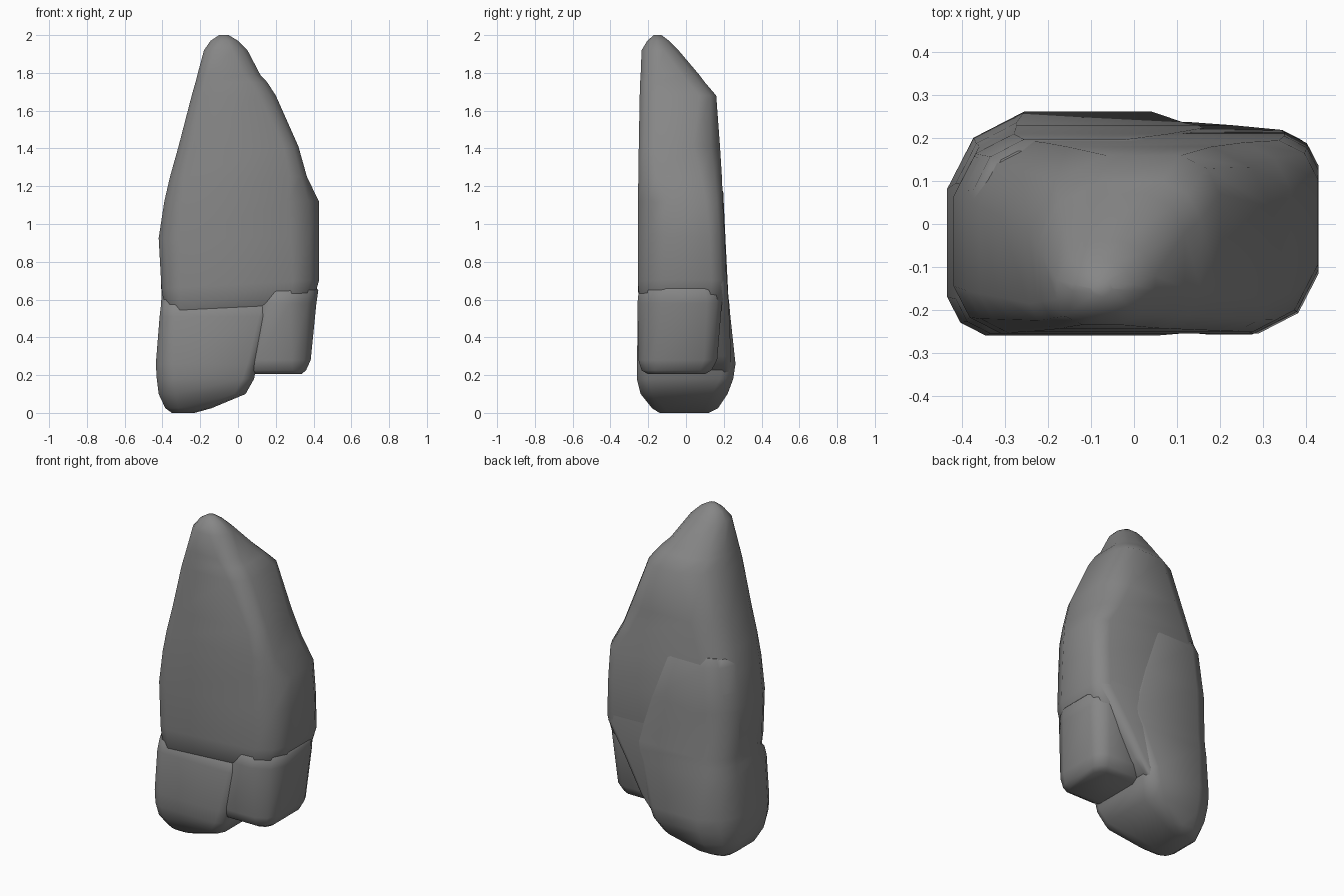
import bpy, bmesh

# Dark grey rock
rock = bpy.data.materials.new("dark_rock")
rock.diffuse_color = (0.24, 0.24, 0.24, 1)


def ring_points(z, x0, x1, y0, y1, fl, fr, br, bl):
    """Rectangle with four individually rounded corners, three points each."""
    limit = 0.48 * min(x1 - x0, y1 - y0)
    corners = [(x0, y0, 1, 1, fl, True), (x1, y0, -1, 1, fr, False),
               (x1, y1, -1, -1, br, True), (x0, y1, 1, -1, bl, False)]
    pts = []
    for x, y, sx, sy, c, y_first in corners:
        c = min(c, limit)
        trio = [(x, y + sy * c, z),
                (x + sx * c * 0.34, y + sy * c * 0.34, z),
                (x + sx * c, y, z)]
        pts += trio if y_first else trio[::-1]
    return pts


def stone(name, rings, tilt=0.0):
    """Loft rounded sections into one stone chunk; tilt slants the lower sections."""
    bm = bmesh.new()
    loops = [[bm.verts.new((x, y, z + tilt * x * max(0, 1 - z)))
              for x, y, z in ring_points(*r)] for r in rings]
    n = len(loops[0])
    for a, b in zip(loops, loops[1:]):
        for i in range(n):
            j = (i + 1) % n
            bm.faces.new((a[i], a[j], b[j], b[i]))
    bm.faces.new(loops[0][::-1])
    bm.faces.new(loops[-1])
    bmesh.ops.recalc_face_normals(bm, faces=bm.faces)
    mesh = bpy.data.meshes.new(name)
    bm.to_mesh(mesh)
    bm.free()
    mesh.materials.append(rock)
    ob = bpy.data.objects.new(name, mesh)
    bpy.context.collection.objects.link(ob)
    bpy.ops.object.select_all(action='DESELECT')
    ob.select_set(True)
    bpy.context.view_layer.objects.active = ob
    bpy.ops.object.shade_smooth_by_angle(angle=0.9)
    return ob


# Each section: z, x0, x1, y0, y1, then corner radii front-left, front-right, back-right, back-left

# Tall main slab with the tip leaning to the front
stone("main_slab", [
    (0.50, -0.33, 0.33, -0.20, 0.17, .06, .10, .08, .10),
    (0.57, -0.385, 0.40, -0.245, 0.20, .08, .12, .07, .14),
    (0.68, -0.405, 0.43, -0.255, 0.215, .10, .14, .08, .14),
    (0.93, -0.42, 0.43, -0.255, 0.205, .11, .15, .08, .14),
    (1.12, -0.39, 0.428, -0.255, 0.195, .10, .16, .09, .14),
    (1.25, -0.36, 0.365, -0.252, 0.19, .09, .09, .11, .15),
    (1.41, -0.315, 0.32, -0.25, 0.18, .08, .08, .14, .16),
    (1.68, -0.245, 0.20, -0.245, 0.16, .06, .09, .09, .18),
    (1.75, -0.225, 0.155, -0.243, 0.10, .06, .09, .09, .15),
    (1.79, -0.215, 0.118, -0.24, 0.07, .06, .09, .09, .14),
    (1.92, -0.18, 0.05, -0.235, -0.04, .06, .08, .08, .09),
    (1.97, -0.145, 0.00, -0.205, -0.09, .05, .05, .05, .05),
    (2.00, -0.10, -0.05, -0.17, -0.13, .02, .02, .02, .02)], tilt=0.18)

# Left foot, merging into the back of the slab
stone("left_foot", [
    (0.00, -0.35, -0.23, -0.14, 0.12, .04, .04, .04, .05),
    (0.025, -0.385, -0.14, -0.18, 0.17, .07, .07, .07, .10),
    (0.10, -0.42, 0.04, -0.24, 0.22, .09, .06, .08, .15),
    (0.18, -0.43, 0.085, -0.26, 0.25, .09, .06, .07, .17),
    (0.26, -0.435, 0.10, -0.26, 0.262, .09, .05, .06, .18),
    (0.51, -0.415, 0.18, -0.255, 0.235, .08, .07, .06, .14),
    (0.57, -0.408, 0.21, -0.235, 0.23, .07, .08, .06, .135),
    (0.62, -0.405, 0.22, -0.19, 0.224, .07, .08, .06, .13),
    (0.90, -0.415, 0.18, -0.10, 0.210, .07, .08, .10, .135),
    (1.17, -0.375, 0.06, -0.05, 0.197, .07, .08, .08, .135),
    (1.22, -0.33, -0.02, 0.00, 0.17, .05, .05, .05, .06)])

# Back of the slab, slanting down from the right edge to the foot
stone("back_slab", [
    (0.20, -0.15, 0.07, 0.00, 0.235, .03, .03, .03, .03),
    (0.30, -0.15, 0.16, 0.00, 0.238, .03, .04, .04, .03),
    (0.50, -0.20, 0.29, 0.00, 0.230, .03, .05, .06, .03),
    (0.68, -0.25, 0.415, -0.02, 0.219, .03, .06, .07, .03),
    (0.85, -0.25, 0.40, -0.02, 0.20, .03, .06, .07, .03)])

# Right block hanging above the ground
stone("right_block", [
    (0.205, 0.06, 0.335, -0.20, 0.10, .04, .05, .05, .04),
    (0.225, 0.06, 0.36, -0.235, 0.135, .04, .07, .06, .04),
    (0.28, 0.07, 0.385, -0.252, 0.165, .04, .10, .07, .04),
    (0.58, 0.11, 0.415, -0.257, 0.19, .06, .14, .08, .04),
    (0.65, 0.12, 0.425, -0.25, 0.19, .08, .15, .09, .04),
    (0.68, 0.15, 0.40, -0.20, 0.16, .08, .10, .08, .04)])
